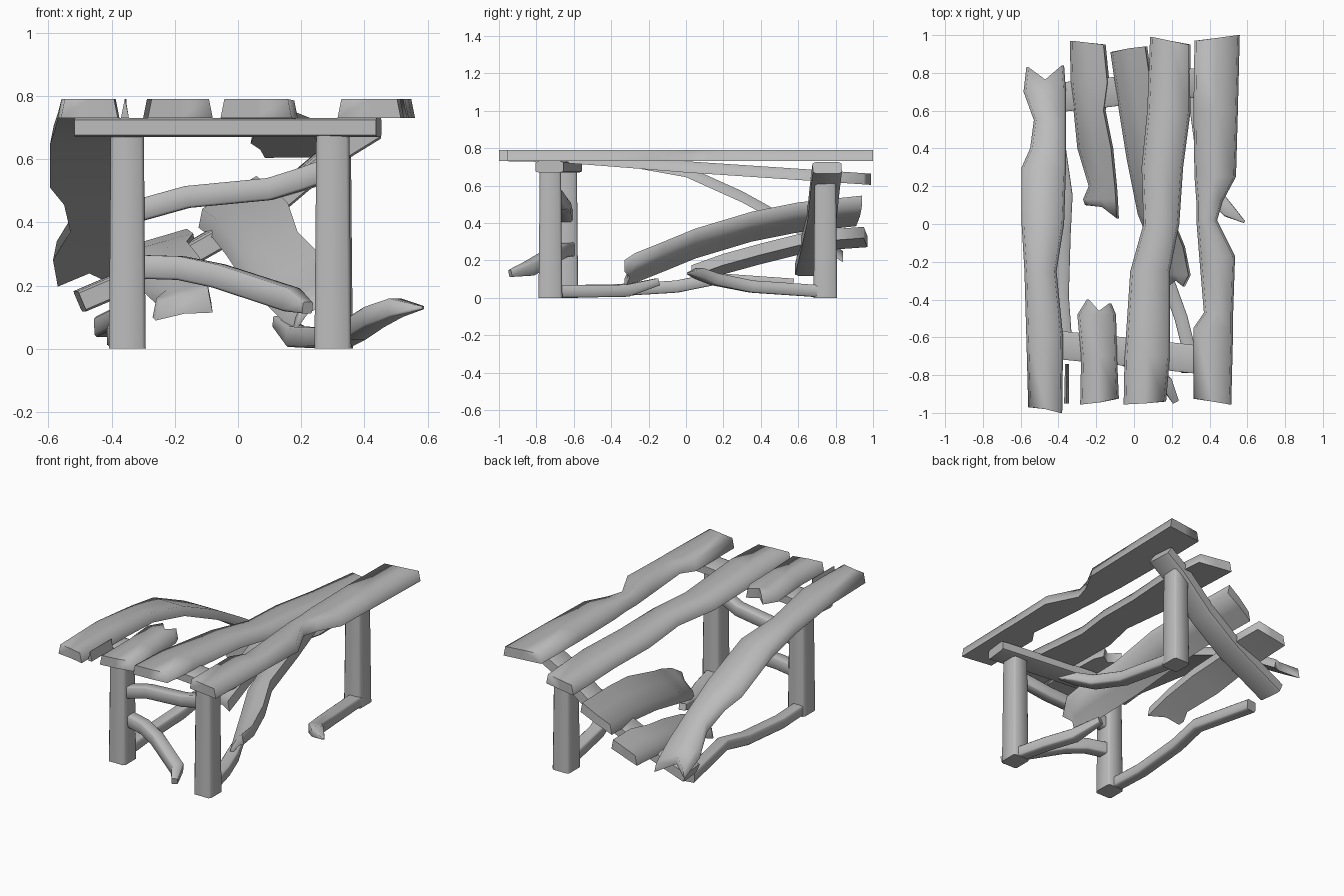
import bpy
import bmesh
import math
from mathutils import Vector

if "Cube" in bpy.data.objects:
    bpy.data.objects.remove(bpy.data.objects["Cube"], do_unlink=True)

# One flat colour for the weathered timber
GREY = (0.5, 0.5, 0.5, 1)
timber = bpy.data.materials.new("weathered_grey_wood")
timber.use_nodes = True
timber.diffuse_color = GREY
timber.node_tree.nodes["Principled BSDF"].inputs["Base Color"].default_value = GREY


def loft(name, rings, angle):
    """Skin matching rings of points into a solid with quad-strip ends."""
    bm = bmesh.new()
    loops = [[bm.verts.new(co) for co in ring] for ring in rings]
    count = len(loops[0])
    for a, b in zip(loops, loops[1:]):
        for i in range(count):
            j = (i + 1) % count
            bm.faces.new((a[i], a[j], b[j], b[i]))
    for end in (loops[0], loops[-1]):
        for i in range(count // 2 - 1):
            bm.faces.new((end[i], end[i + 1], end[-2 - i], end[-1 - i]))
    bmesh.ops.recalc_face_normals(bm, faces=bm.faces)
    mesh = bpy.data.meshes.new(name)
    bm.to_mesh(mesh)
    bm.free()
    mesh.materials.append(timber)
    obj = bpy.data.objects.new(name, mesh)
    bpy.context.collection.objects.link(obj)
    bpy.ops.object.select_all(action='DESELECT')
    obj.select_set(True)
    bpy.context.view_layer.objects.active = obj
    bpy.ops.object.shade_smooth_by_angle(angle=math.radians(angle))
    return obj


def plank(name, rows, tilt=0, start=(0, 0, 0), end=(0, 0, 0), thick=0.06):
    """Rough board along y; rows are (y, left edge, right edge, mid height).
    start and end shift the left, middle and right of each end along y."""
    rings = []
    last = len(rows) - 1
    for k, (y, left, right, z) in enumerate(rows):
        shifts = start if k == 0 else end if k == last else (0, 0, 0)
        near = rows[1] if k == 0 else rows[k - 1]
        slope = (z - near[3]) / (y - near[0])
        bottom, top = [], []
        for side, shift in zip((-1, 0, 1), shifts):
            x = (left + right) / 2 + side * (right - left) / 2
            height = z + side * tilt / 2 + shift * slope
            bottom.append((x, y + shift, height - thick / 2))
            top.append((x - side * 0.012, y + shift, height + thick / 2))
        rings.append(bottom + top[::-1])
    return loft(name, rings, 82)


def beam(name, points, width, height):
    """Chamfered pole along points of (x, y, z, optional scale)."""
    path = [Vector(p[:3]) for p in points]
    corners = [(a * sx, b * sy) for sx, sy, pair in
               ((1, 1, 0), (-1, 1, 1), (-1, -1, 0), (1, -1, 1))
               for a, b in (((.5, .4), (.4, .5)) if pair == 0
                            else ((.4, .5), (.5, .4)))]
    rings = []
    for k, p in enumerate(path):
        along = path[min(k + 1, len(path) - 1)] - path[max(k - 1, 0)]
        along.normalize()
        ref = Vector((0, 1, 0)) if abs(along.z) > 0.9 else Vector((0, 0, 1))
        side = along.cross(ref).normalized()
        up = side.cross(along)
        scale = points[k][3] if len(points[k]) > 3 else 1
        rings.append([p + (side * u * width + up * v * height) * scale
                      for u, v in corners])
    return loft(name, rings, 65)


# Three standing legs, slightly wider at the foot
for name, x, y, top in (("front_right_leg", -.35, -.64, .69),
                        ("front_left_leg", .3, -.725, .69),
                        ("back_left_leg", .305, .745, .64)):
    beam(name, [(x, y, 0, 1.06), (x, y, top / 2), (x, y, top, .95)], .11, .12)

# Cross beams under the top, the back one fallen on one side
beam("front_cross_beam", [(-.51, -.63, .7), (0, -.68, .7), (.445, -.73, .7)],
     .15, .06)
beam("back_cross_beam", [(.43, .755, .695), (.3, .745, .615), (.08, .725, .43),
                         (-.15, .695, .3), (-.5, .66, .15)], .155, .07)

# Front stretchers, the lower one snapped and swung forward
beam("upper_stretcher", [(-.34, -.64, .43), (-.16, -.65, .48), (.1, -.67, .505),
                         (.2, -.69, .535), (.3, -.72, .57)], .07, .07)
beam("lower_stretcher", [(-.34, -.62, .26), (-.18, -.66, .255),
                         (-.06, -.71, .23), (.17, -.84, .155),
                         (.22, -.94, .13, .5)], .07, .075)

# Side rails lying near the ground
beam("right_rail", [(-.36, -.66, .035), (-.38, -.38, .04), (-.37, -.05, .06),
                    (-.36, .15, .1), (-.42, .57, .07)], .07, .065)
beam("front_left_rail", [(.3, -.7, .035), (.25, -.5, .035), (.185, -.32, .038),
                         (.13, -.15, .085, .6)], .07, .065)
beam("back_left_rail", [(.32, .72, .035), (.37, .35, .06), (.43, .15, .1),
                        (.5, .07, .13, .9), (.585, .01, .13, .15)], .08, .065)

# Table top boards
plank("collapsed_right_board", [
    (-.98, -.56, -.38, .76), (-.6, -.57, -.375, .76), (-.25, -.58, -.41, .72),
    (0, -.595, -.37, .675), (.3, -.595, -.36, .54), (.4, -.55, -.36, .485),
    (.55, -.53, -.36, .4), (.7, -.585, -.36, .31), (.84, -.57, -.37, .22)],
    start=(.01, 0, -.02), end=(-.01, -.075, 0))
plank("right_board_splinter", [
    (-.95, -.37, -.345, .76), (-.74, -.365, -.345, .76)])
plank("broken_board_front", [
    (-.945, -.285, -.08, .76), (-.7, -.28, -.09, .76), (-.48, -.3, -.095, .76),
    (-.41, -.25, -.12, .76)], start=(-.01, 0, .02), end=(.01, -.05, -.01))
plank("broken_board_back", [
    (.06, -.26, -.08, .13), (.13, -.27, -.085, .155), (.2, -.24, -.09, .18),
    (.4, -.3, -.11, .235), (.6, -.32, -.15, .285), (.75, -.335, -.13, .31),
    (.96, -.34, -.15, .325)], tilt=.05, start=(.04, .03, -.03),
    end=(.01, 0, -.01))
plank("fallen_middle_board", [
    (-.33, .17, .27, .12), (-.27, .15, .3, .16), (-.12, .09, .27, .22),
    (.05, .02, .2, .29), (.35, -.04, .17, .38), (.6, -.08, .12, .43),
    (.93, -.125, .07, .465)], tilt=.1, start=(0, .03, 0), end=(-.02, 0, .01))
plank("centre_board", [
    (-.95, -.055, .17, .76), (-.7, -.05, .19, .755), (-.25, -.02, .19, .72),
    (0, .05, .24, .7), (.3, .04, .26, .68), (.6, .07, .3, .66),
    (.97, .085, .3, .635)], start=(-.005, 0, .01), end=(.02, 0, -.02))
plank("left_board", [
    (-.94, .315, .515, .76), (-.55, .315, .525, .76), (-.47, .37, .525, .76),
    (-.17, .345, .535, .76), (.02, .33, .44, .76), (.12, .33, .47, .76),
    (.25, .32, .54, .76), (.6, .315, .55, .76), (.985, .32, .56, .76)],
    start=(.015, 0, -.015), end=(-.015, 0, .015))
